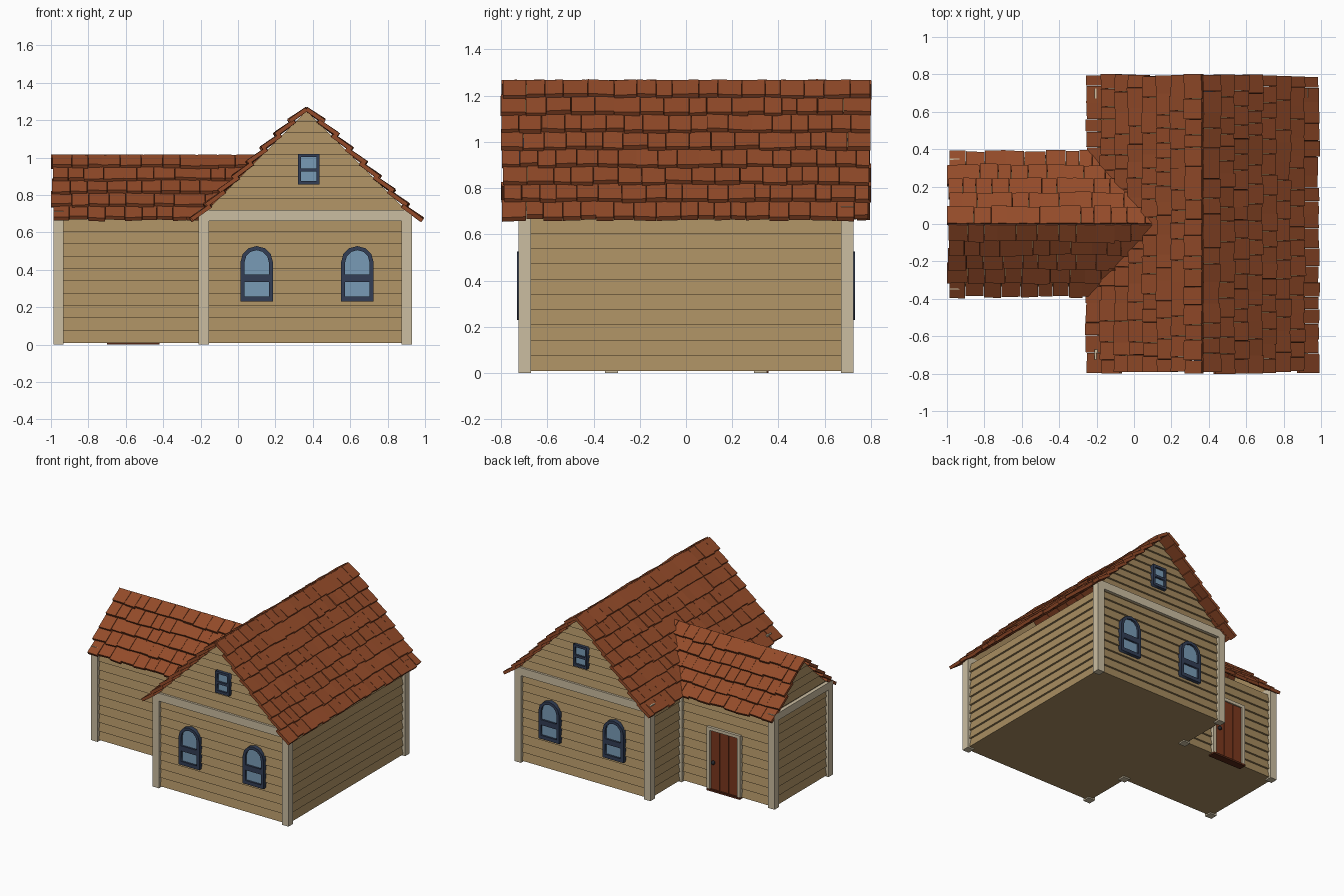
import bpy, bmesh, math, random
from mathutils import Vector, Matrix

if "Cube" in bpy.data.objects:
    bpy.data.objects.remove(bpy.data.objects["Cube"])

random.seed(4)
UP = Vector((0, 0, 1))


def material(name, r, g, b):
    m = bpy.data.materials.new(name)
    m.diffuse_color = [(c / 255) ** 2.2 for c in (r, g, b)] + [1]
    m.use_nodes = True
    m.node_tree.nodes["Principled BSDF"].inputs["Base Color"].default_value = m.diffuse_color
    return m


SIDING = material("siding", 166, 139, 96)
TRIM = material("trim", 202, 188, 160)
TILE = material("tile", 146, 76, 45)
FRAME = material("window_frame", 53, 64, 86)
GLASS = material("glass", 120, 154, 181)
DOOR = material("door_wood", 122, 58, 35)
DARK = material("dark_wood", 85, 42, 27)
KNOB = material("knob", 45, 45, 50)


def finish(name, bm, mat):
    bmesh.ops.recalc_face_normals(bm, faces=bm.faces)
    me = bpy.data.meshes.new(name)
    bm.to_mesh(me)
    bm.free()
    me.materials.append(mat)
    ob = bpy.data.objects.new(name, me)
    bpy.context.collection.objects.link(ob)
    return ob


def boxes(name, mat, *ranges):
    """Each range is (x0, x1, y0, y1, z0, z1)."""
    bm = bmesh.new()
    for x0, x1, y0, y1, z0, z1 in ranges:
        m = Matrix.Translation(((x0 + x1) / 2, (y0 + y1) / 2, (z0 + z1) / 2))
        bmesh.ops.create_cube(bm, size=1, matrix=m @ Matrix.Diagonal((x1 - x0, y1 - y0, z1 - z0, 1)))
    return finish(name, bm, mat)


def clapboards(name, origin, along, hw, apex=None, slope=1.0, shift=0.0):
    """Overlapping planks, with an optional gable above the wall."""
    o, a = Vector(origin), Vector(along)
    n = a.cross(UP)
    bm = bmesh.new()

    def plank(z0, z1, w0, w1, c):
        vs = []
        for z, w, out in ((z0, w0, 0.014), (z1, w1, 0.0)):
            for u, d in ((-w, -0.02), (w, -0.02), (w, out), (-w, out)):
                vs.append(bm.verts.new(o + a * (u + c) + n * d + UP * z))
        for f in ((0, 1, 2, 3), (4, 5, 6, 7), (0, 1, 5, 4), (1, 2, 6, 5), (2, 3, 7, 6), (3, 0, 4, 7)):
            bm.faces.new([vs[i] for i in f])

    for i in range(10):
        plank(0.01 + i * 0.066, 0.01 + (i + 1) * 0.066, hw, hw, 0)
    if apex:
        k = round((apex - 0.66) / 0.062)
        zs = [0.66 + (apex - 0.66) * i / k for i in range(k + 1)]
        for z0, z1 in zip(zs, zs[1:]):
            plank(z0, z1, min(hw, (apex - z0) / slope), max(0.002, min(hw, (apex - z1) / slope)), shift)
    return finish(name, bm, SIDING)


def tiled_slope(name, ridge, down, along, rows, spans):
    """Rows of uneven tiles; each tile's lower end is lifted over the next row."""
    r, d, a = Vector(ridge), Vector(down), Vector(along)
    pitch = d.length / rows
    d.normalize()
    n = a.cross(d)
    if n.z < 0:
        n = -n
    bm = bmesh.new()
    for i in range(rows):
        s, end = spans(i)
        s += random.uniform(-0.008, 0.008)
        while s < end - 0.02:
            w = random.uniform(0.065, 0.115)
            if end - s - w < 0.05:
                w = end - s + random.uniform(-0.008, 0.008)
            top = r + d * (i * pitch - (0.018 if i else 0.002))
            low = r + d * ((i + 1) * pitch + random.uniform(-0.006, 0.008)) + n * random.uniform(0.017, 0.025)
            axis = (low - top).normalized()
            side = (a + axis * random.uniform(-0.06, 0.06) + n * random.uniform(-0.04, 0.04)).normalized()
            nn = side.cross(axis).normalized()
            m = Matrix((side, axis, nn)).transposed().to_4x4()
            m.translation = (top + low) / 2 + a * (s + w / 2)
            size = (w - 0.002, (low - top).length, 0.022, 1)
            bmesh.ops.create_cube(bm, size=1, matrix=m @ Matrix.Diagonal(size))
            s += w
    return finish(name, bm, TILE)


def plate(name, loops, depth, mat, origin, along, out):
    """Flat filled outline (inner loops are holes) set on a wall."""
    cu = bpy.data.curves.new(name, 'CURVE')
    cu.dimensions, cu.fill_mode, cu.extrude = '2D', 'BOTH', depth / 2
    for pts in loops:
        sp = cu.splines.new('POLY')
        sp.points.add(len(pts) - 1)
        for p, (x, y) in zip(sp.points, pts):
            p.co = (x, y, 0, 1)
        sp.use_cyclic_u = True
    tmp = bpy.data.objects.new(name + "_curve", cu)
    bpy.context.collection.objects.link(tmp)
    bpy.context.view_layer.update()
    me = bpy.data.meshes.new_from_object(tmp.evaluated_get(bpy.context.evaluated_depsgraph_get()))
    bpy.data.objects.remove(tmp)
    a = Vector(along)
    n = a.cross(UP)
    m = Matrix((a, UP, n)).transposed().to_4x4()
    m.translation = Vector(origin) + n * out
    me.transform(m)
    me.materials.clear()
    me.materials.append(mat)
    ob = bpy.data.objects.new(name, me)
    bpy.context.collection.objects.link(ob)


def rect(hw, z0, z1):
    return [(-hw, z0), (hw, z0), (hw, z1), (-hw, z1)]


def arch(hw, z0, spring):
    return [(-hw, z0), (hw, z0)] + [(hw * math.cos(t * math.pi / 6), spring + hw * math.sin(t * math.pi / 6))
                                   for t in range(7)]


def window(name, origin, along, outer, panes):
    plate(name + "_frame", [outer] + panes, 0.045, FRAME, origin, along, 0.013)
    plate(name + "_glass", [outer_in(outer)], 0.02, GLASS, origin, along, 0.011)


def outer_in(pts):
    cz = sum(p[1] for p in pts) / len(pts)
    return [(x * 0.9, cz + (z - cz) * 0.95) for x, z in pts]


# walls of the main block and the side wing
X, NX, Y, NY = (1, 0, 0), (-1, 0, 0), (0, 1, 0), (0, -1, 0)
clapboards("main_front_wall", (0.36, -0.695, 0), X, 0.545, 1.25, 1.0, 0.006)
clapboards("main_back_wall", (0.36, 0.695, 0), NX, 0.545, 1.25, 1.0, -0.006)
clapboards("main_right_wall", (0.9, 0, 0), Y, 0.7)
clapboards("main_left_wall", (-0.18, 0, 0), NY, 0.7)
clapboards("wing_end_wall", (-0.957, 0, 0), NY, 0.325, 0.995, 0.94)
clapboards("wing_front_wall", (-0.57, -0.32, 0), X, 0.39)
clapboards("wing_back_wall", (-0.57, 0.32, 0), NX, 0.39)
boxes("floors", SIDING, (-0.18, 0.9, -0.69, 0.69, 0.01, 0.025), (-0.95, -0.18, -0.315, 0.315, 0.01, 0.025))

# corner posts and gable beams
P = 0.055
posts = []
for xs, h in (((-0.21, 0.93 - P), 0.725), ((-0.987, -0.21), 0.35)):
    for x in xs:
        for y in (-h, h - P):
            posts.append((x, x + P, y, y + P, 0, 0.665))
boxes("corner_posts", TRIM, *posts)
boxes("gable_beams", TRIM, (-0.21, 0.93, -0.725, -0.67, 0.66, 0.72), (-0.21, 0.93, 0.67, 0.725, 0.66, 0.72),
      (-0.987, -0.932, -0.35, 0.35, 0.66, 0.715))

# roofs
for side, s in (("left", -1), ("right", 1)):
    tiled_slope("main_roof_" + side, (0.366, 0, 1.258), (s * 0.6, 0, -0.602), Y, 8, lambda i: (-0.795, 0.795))
for side, s in (("front", -1), ("back", 1)):
    tiled_slope("wing_roof_" + side, (0, 0, 1.005), (0, s * 0.37, -0.345), X, 5,
                lambda i: (-0.993, 0.11 - i * 0.069))

# windows on both gables
for side, y, along in (("front", -0.695, X), ("back", 0.695, NX)):
    for i, x in enumerate((0.1, 0.638)):
        window(f"{side}_arched_window_{i + 1}", (x, y, 0), along, arch(0.087, 0.23, 0.44),
               [rect(0.065, 0.257, 0.335), arch(0.065, 0.375, 0.44)])
    window(side + "_gable_window", (0.378, y, 0), along, rect(0.058, 0.855, 1.02),
           [rect(0.042, 0.875, 0.925), rect(0.042, 0.943, 1.002)])

# door on the back of the wing
boxes("door_frame", TRIM, (-0.70, -0.675, 0.31, 0.352, 0.012, 0.48), (-0.445, -0.42, 0.31, 0.352, 0.012, 0.48),
      (-0.675, -0.445, 0.31, 0.352, 0.457, 0.48))
w = 0.23 / 3
boxes("door_planks", DOOR, *[(-0.675 + i * w + 0.002, -0.675 + (i + 1) * w - 0.002, 0.31, 0.342, 0.012, 0.457)
                             for i in range(3)])
boxes("door_backing", DARK, (-0.675, -0.445, 0.31, 0.337, 0.012, 0.457))
boxes("door_step", DARK, (-0.70, -0.42, 0.30, 0.356, 0, 0.014))
bm = bmesh.new()
bmesh.ops.create_uvsphere(bm, u_segments=10, v_segments=6, radius=0.015, matrix=Matrix.Translation((-0.475, 0.354, 0.22)))
finish("door_knob", bm, KNOB)
